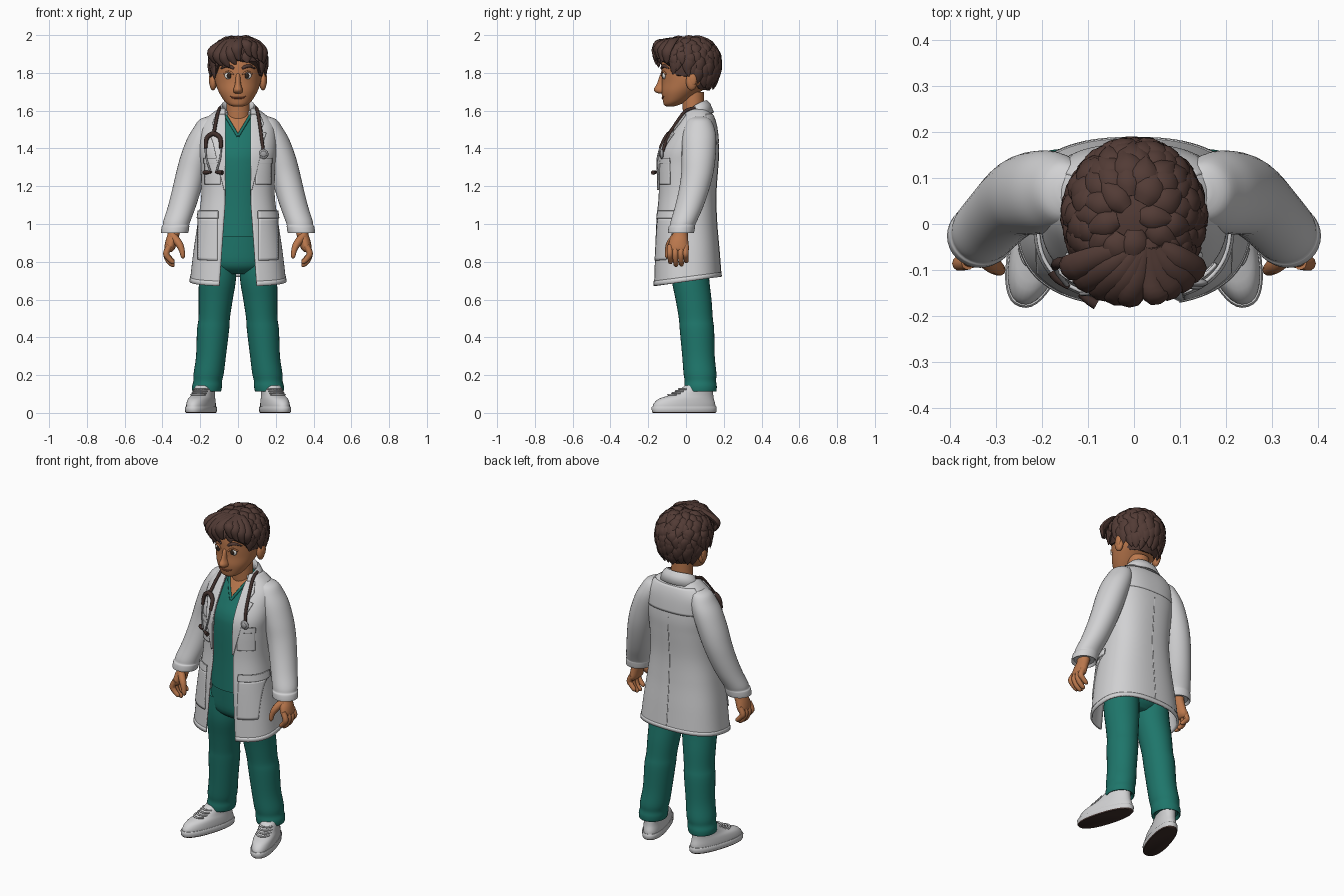
import bpy, bmesh, math, random
from mathutils import Vector, Matrix
random.seed(4)
PI = math.pi

def material(name, r, g, b):
    m = bpy.data.materials.new(name)
    m.diffuse_color = (r, g, b, 1)
    return m
WHITE = material("coat white", .64, .64, .65)
TEAL = material("scrub teal", .013, .18, .145)
SKIN = material("skin", .50, .19, .075)
HAIR = material("hair brown", .085, .044, .036)
DARK = material("dark rubber", .05, .028, .024)
METAL = material("metal grey", .35, .35, .36)
EYE = material("eye white", .75, .73, .70)
IRIS = material("iris dark", .03, .018, .012)
LIP = material("lip brown", .26, .075, .035)

def spline(rows, n):
    out = []
    for i in range(len(rows) - 1):
        q = [rows[max(i - 1, 0)], rows[i], rows[i + 1], rows[min(i + 2, len(rows) - 1)]]
        for k in range(n):
            t = k / n
            out.append(tuple(.5 * (2 * b + (c - a) * t + (2 * a - 5 * b + 4 * c - d) * t * t
                             + (3 * b - a - 3 * c + d) * t ** 3) for a, b, c, d in zip(*q)))
    return out + [tuple(rows[-1])]

def at(rows, v, k=2):
    # row interpolated where column k equals v
    for a, b in zip(rows, rows[1:]):
        if v <= b[k]:
            t = max(0, (v - a[k]) / (b[k] - a[k]))
            return [p + (q - p) * t for p, q in zip(a, b)]
    return list(rows[-1])

def ring_pt(r, a, e=2):
    s, c = math.sin(a), math.cos(a)
    return Vector((r[0] + r[3] * math.copysign(abs(s) ** (2 / e), s),
                   r[1] - r[4] * math.copysign(abs(c) ** (2 / e), c), r[2]))

def front_y(rows, x, z, e=2):
    r = at(rows, z)
    s = min(1, abs((x - r[0]) / r[3]))
    return r[1] - r[4] * (1 - s ** e) ** (1 / e)

def loft(rows, n=4, seg=32, e=2):
    return [[ring_pt(r, 2 * PI * i / seg, e) for i in range(seg)] for r in spline(rows, n)]

def tube(pts, n=4, seg=8, flat=1, ref=(0, 1, .1)):
    # pts are (x, y, z, radius)
    pts, ref, out = spline(pts, n), Vector(ref), []
    for i, p in enumerate(pts):
        t = (Vector(pts[min(i + 1, len(pts) - 1)][:3]) - Vector(pts[max(i - 1, 0)][:3])).normalized()
        u = ref.cross(t).normalized()
        v = t.cross(u)
        out.append([Vector(p[:3]) + p[3] * (math.cos(a) * u + flat * math.sin(a) * v)
                    for a in (2 * PI * k / seg for k in range(seg))])
    return out

def ball(c, r, seg=20):
    return [[Vector((c[0] + r[0] * math.sin(f) * math.cos(t), c[1] + r[1] * math.sin(f) * math.sin(t),
                     c[2] + r[2] * math.cos(f))) for t in (2 * PI * k / seg for k in range(seg))]
            for f in (.03 + (PI - .06) * j / 12 for j in range(13))]

def make(name, grids, mat, closed=True, mirror=False, solid=0, matrix=None):
    bm = bmesh.new()
    for rows in grids:
        vs = [[bm.verts.new(p) for p in row] for row in rows]
        w = len(rows[0])
        for a, b in zip(vs, vs[1:]):
            for i in range(w if closed else w - 1):
                j = (i + 1) % w
                bm.faces.new((a[i], a[j], b[j], b[i]))
        if closed:
            bm.faces.new(vs[0])
            bm.faces.new(vs[-1])
    bmesh.ops.recalc_face_normals(bm, faces=bm.faces)
    if matrix:
        bm.transform(matrix)
    me = bpy.data.meshes.new(name)
    bm.to_mesh(me)
    bm.free()
    me.materials.append(mat)
    me.shade_smooth()
    me.set_sharp_from_angle(angle=math.radians(50))
    ob = bpy.data.objects.new(name, me)
    bpy.context.collection.objects.link(ob)
    if solid:
        m = ob.modifiers.new("thickness", 'SOLIDIFY')
        m.thickness, m.offset = solid, 0
    if mirror:
        ob.modifiers.new("mirror", 'MIRROR').use_mirror_merge = False
    return ob

def recolour(ob, mat, rule):
    ob.data.materials.append(mat)
    for p in ob.data.polygons:
        if rule(p.center, p.normal):
            p.material_index = 1

def section(z, rx, yf, yb):
    return (0, (yf + yb) / 2, z, rx, (yb - yf) / 2)

# --- legs and shoes
make("trouser_leg", [loft([(.105, .02, .85, .085, .10), (.108, .022, .72, .098, .10), (.118, .04, .6, .09, .095),
     (.126, .052, .5, .083, .09), (.132, .058, .44, .085, .091), (.143, .066, .3, .079, .086),
     (.155, .074, .21, .080, .087), (.160, .076, .17, .076, .083), (.164, .077, .14, .079, .086),
     (.166, .077, .112, .074, .082), (.166, .077, .125, .06, .068)])], TEAL, mirror=True)
make("trouser_hips", [loft([(0, .015, .735, .09, .06), (0, .01, .78, .165, .105), (0, .008, .88, .165, .115),
     (0, 0, 1.0, .15, .112)])], TEAL)
foot = Matrix.Translation((.196, -.01, 0)) @ Matrix.Rotation(math.radians(17), 4, 'Z') @ Matrix.Diagonal((1, 1.05, 1, 1))
sole = make("shoe_sole", [loft([(0, 0, 0, .060, .163), (0, 0, .006, .064, .168), (0, 0, .03, .065, .17),
     (0, 0, .035, .062, .166)], 1, 40, 2.3)], WHITE, mirror=True, matrix=foot)
recolour(sole, DARK, lambda c, n: c.z < .005)
UPPER = spline([(0, 0, .03, .060, .164), (0, .002, .05, .06, .16), (0, .012, .075, .057, .143), (0, .04, .095, .052, .112),
                (0, .062, .12, .05, .088), (0, .075, .145, .048, .07)], 3)
make("shoe_upper", [loft(UPPER + [(0, .077, .14, .038, .058)], 1, 40, 2.2)], WHITE, mirror=True, matrix=foot)
make("shoe_laces", [tube([(x, front_y(UPPER, x, z, 2.2) - .002, z + .004, .005) for x in (-.038, -.02, 0, .02, .038)])
     for z in (.092, .101, .111, .122)], WHITE, mirror=True, matrix=foot)

# --- scrub top with skin showing in the V neck
SHIRT = spline([section(*r) for r in [(.93, .157, -.122, .12), (1.1, .15, -.118, .12), (1.3, .155, -.118, .13),
    (1.38, .16, -.108, .13), (1.45, .16, -.075, .13), (1.52, .14, -.035, .12), (1.57, .10, -.005, .11),
    (1.60, .07, .015, .10)]], 10)
shirt = make("scrub_top", [loft(SHIRT, 1, 96)], TEAL)
recolour(shirt, SKIN, lambda c, n: c.y < .05 and abs(c.x) < (c.z - 1.47) * .6)
make("neckline_trim", [tube([((z - 1.465) * .6, front_y(SHIRT, (z - 1.465) * .6, z) - .001, z, .008)
     for z in (1.465, 1.49, 1.52, 1.55, 1.575)])], TEAL, mirror=True)
make("neck", [loft([(0, .045, 1.48, .06, .05), (0, .04, 1.58, .062, .055), (0, .035, 1.70, .06, .06)])], SKIN)

# --- coat body, open at the front
COAT = spline([section(*r) for r in [(.695, .25, -.172, .183), (.85, .232, -.165, .172), (1.0, .21, -.158, .16),
    (1.15, .19, -.145, .155), (1.3, .192, -.142, .165), (1.38, .20, -.132, .17), (1.45, .20, -.10, .167),
    (1.52, .19, -.055, .158), (1.57, .15, -.02, .142), (1.61, .095, 0, .115)]], 6)

def opening(z):
    return .068 + .03 * max(0, (1.1 - z) / .4)

def coat_pt(a, z, off=0):
    r = at(COAT, z)
    p = ring_pt((r[0], r[1], z, r[3] + off, r[4] + off), a, 2.5)
    p.z += .14 * p.y * min(1, max(0, (1 - z) / .3))
    return p

def coat_angle(x, z):
    return math.asin(min(1, x / at(COAT, z)[3]) ** 1.25)

def panel(z1, z2, a1, a2, off=0, nz=16, na=12):
    rows = []
    for j in range(nz + 1):
        z = z1 + (z2 - z1) * j / nz
        lo, hi = a1(z), a2(z)
        rows.append([coat_pt(lo + (hi - lo) * i / na, z, off) for i in range(na + 1)])
    return rows

def pocket(x1, x2, z1, z2, off):
    return panel(z1, z2, lambda z: coat_angle(x1, z), lambda z: coat_angle(x2, z), off)
make("coat_body", [panel(.695, 1.61, lambda z: coat_angle(opening(z), z),
     lambda z: 2 * PI - coat_angle(opening(z), z), 0, 60, 80)], WHITE, False, solid=.009)
make("lower_pockets", [pocket(.105, .205, .82, 1.03, .006), pocket(.10, .205, 1.03, 1.07, .010)], WHITE, False, True, .008)
make("breast_pockets", [pocket(.09, .168, 1.21, 1.33, .006), pocket(.087, .17, 1.32, 1.35, .010)], WHITE, False, True, .008)
LAPEL = [(1.18, .002), (1.3, .03), (1.42, .055), (1.485, .075), (1.49, .045), (1.53, .06), (1.58, .04)]
make("lapel", [panel(1.18, 1.58, lambda z: coat_angle(opening(z) - .005, z),
     lambda z: coat_angle(opening(z) + at(LAPEL, z, 0)[1], z), .010, 40)], WHITE, False, True, .009)
make("back_yoke", [panel(1.43, 1.58, lambda z: PI - 1.1, lambda z: PI + 1.1, .004, 12, 30)], WHITE, False, solid=.005)
make("back_seam", [tube([(*coat_pt(PI, .70 + .07 * i, .002), .004) for i in range(11)])], WHITE)
make("hem_band", [panel(.696, .72, lambda z: coat_angle(opening(z), z), lambda z: 2 * PI - coat_angle(opening(z), z),
     .003, 2, 80)], WHITE, False, solid=.008)
# folded collar, dropping toward the front
collar = []
for z, rx, yf, yb in [(1.59, .082, -.01, .105), (1.64, .080, -.005, .105), (1.652, .086, -.01, .112),
                      (1.635, .10, -.018, .126), (1.59, .122, -.03, .145)]:
    row = []
    for i in range(41):
        a = .75 + (2 * PI - 1.5) * i / 40
        p = ring_pt(section(z, rx, yf, yb), a)
        p.z -= .07 * ((1 + math.cos(a)) / 2) ** 1.5
        row.append(p)
    collar.append(row)
make("collar", [collar], WHITE, False, solid=.007)
make("sleeve", [loft([(.135, .07, 1.568, .03, .03), (.15, .07, 1.552, .055, .06), (.165, .07, 1.51, .07, .08),
     (.19, .07, 1.45, .08, .09), (.222, .067, 1.36, .082, .09), (.248, .06, 1.27, .08, .085), (.272, .042, 1.18, .077, .08),
     (.298, .016, 1.09, .074, .075), (.322, -.01, 1.02, .072, .070), (.328, -.018, .995, .070, .067),
     (.331, -.022, .985, .073, .070), (.336, -.027, .952, .071, .068), (.336, -.027, .965, .058, .055)])], WHITE, mirror=True)

# --- hands
hand = [loft([(.336, -.025, 1.0, .035, .04), (.340, -.03, .95, .032, .04), (.352, -.038, .91, .032, .05),
              (.362, -.04, .87, .028, .055), (.366, -.04, .852, .016, .045)], 4, 20)]
for y, tip in ((-.084, .790), (-.055, .775), (-.026, .778), (.0, .795)):
    hand.append(tube([(.362, y, .885, .016), (.380, y - .002, .845, .0165), (.368, y, tip + .03, .0145),
                      (.346, y + .002, tip + .008, .012), (.338, y + .002, tip, .004)], 4, 10))
hand.append(tube([(.345, -.055, .935, .022), (.312, -.085, .895, .020), (.297, -.097, .86, .015),
                  (.292, -.10, .83, .012), (.292, -.10, .818, .004)], 4, 10))
make("hand", hand, SKIN, mirror=True)

# --- head and face
HEAD = spline([(0, -.085, 1.622, .025, .02), (0, -.075, 1.632, .05, .042), (0, -.055, 1.655, .075, .068),
    (0, -.027, 1.70, .102, .103), (0, .008, 1.75, .12, .136), (0, .015, 1.80, .126, .145), (0, .015, 1.86, .129, .143),
    (0, .015, 1.92, .11, .125), (0, .015, 1.96, .07, .08), (0, .015, 1.972, .02, .02)], 5)
make("head", [loft(HEAD, 1, 48)], SKIN)
make("nose", [loft([(0, -.125, 1.69, .012, .015), (0, -.130, 1.698, .023, .032), (0, -.131, 1.714, .024, .039),
     (0, -.126, 1.74, .016, .029), (0, -.122, 1.785, .012, .017), (0, -.118, 1.80, .008, .008)], 4, 20)], SKIN)
make("ear", [ball((.132, .03, 1.755), (.02, .03, .048)), ball((.145, .036, 1.765), (.009, .02, .034))], SKIN, mirror=True)
ey = front_y(HEAD, .05, 1.785)
make("eyeball", [ball((.05, ey + .002, 1.785), (.022, .010, .018))], EYE, mirror=True)
make("iris", [ball((.048, ey - .006, 1.785), (.012, .005, .014))], IRIS, mirror=True)
make("eyelid", [tube([(x, front_y(HEAD, x, 1.8) - .004, z, .005) for x, z in
     ((.026, 1.790), (.038, 1.803), (.055, 1.806), (.074, 1.793))])], SKIN, mirror=True)
make("eyebrow", [tube([(x, front_y(HEAD, x, z) - .001, z, r) for x, z, r in
     ((.022, 1.822, .006), (.04, 1.833, .009), (.065, 1.836, .008), (.09, 1.822, .003))])], HAIR, mirror=True)
make("mouth", [tube([(x, front_y(HEAD, x, z), z, r) for x, z, r in ((-.042, 1.676, .002), (-.022, 1.668, .0045),
     (0, 1.667, .005), (.022, 1.668, .0045), (.042, 1.676, .002))])], LIP)

# --- hair cap and swept locks
LINE = [(-.17, 1.875), (-.09, 1.86), (-.06, 1.79), (.02, 1.785), (.07, 1.715), (.2, 1.70)]

def scalp(th, phi, k=1):
    c = math.cos(phi)
    return Vector((.14 * k * math.sin(phi) * math.cos(th), .017 + .153 * k * math.sin(phi) * math.sin(th),
                   1.86 + (.128 if c > 0 else .20) * k * c))
cap = [[] for _ in range(17)]
for i in range(64):
    th, phi = 2 * PI * i / 64, .3
    while phi < 2.5 and scalp(th, phi).z > at(LINE, scalp(th, phi).y, 0)[1]:
        phi += .02
    for j in range(17):
        cap[j].append(scalp(th, .02 + (phi - .02) * j / 16))
make("hair_cap", [cap], HAIR)
locks = []
for i in range(190):
    th, phi = i * 2.39996, .1 + 1.75 * (i / 190) ** .62
    tip = scalp(th, phi + .5)
    if tip.z < at(LINE, tip.y, 0)[1] - .015:
        continue
    w, s = random.uniform(-.18, .18), random.uniform(.85, 1.2)
    pts = [(*scalp(th + w * d, phi + d * .5, k), r * s) for d, k, r in
           ((0, .98, .018), (.35, 1.03, .030), (.7, 1.06, .024), (1, 1.11, .003))]
    locks.append(tube(pts, 3, 8, .5, scalp(th, phi + .25) - Vector((0, .017, 1.86))))
for tx, tz, curl in ((-.14, 1.85, .02), (-.11, 1.835, .03), (-.075, 1.83, .03), (-.04, 1.845, .03), (-.01, 1.865, .02),
                     (.05, 1.885, .02), (.08, 1.875, .02), (.11, 1.86, .015), (.135, 1.85, .0)):
    y = .01 - .165 * math.sqrt(1 - (tx / .175) ** 2)
    locks.append(tube([(.03 + .2 * tx, -.05, 1.978, .018), (.015 + .6 * tx, y * .8, 1.962, .028),
                       (tx, y - .008, tz + .065, .030), (tx + curl * .5, y - .008, tz + .02, .018),
                       (tx + curl, y - .006, tz, .003)], 4, 8, .6, (tx, y, .05)))
make("hair_locks", locks, HAIR)

# --- stethoscope hung around the neck
def on_coat(x, z, r, out=.012):
    return (x, front_y(COAT, x, z, 2.5) - out, z, r)
chest = on_coat(.135, 1.37, .01, .02)
make("stethoscope_tube", [
    tube([(.095, .05, 1.615, .009), (.103, .0, 1.60, .009), on_coat(.112, 1.55, .009, .022), on_coat(.122, 1.48, .009, .02),
          on_coat(.128, 1.43, .009, .018), on_coat(.135, 1.385, .008, .018)]),
    tube([(-.095, .05, 1.615, .009), (-.103, .0, 1.60, .009), on_coat(-.115, 1.55, .009, .022), on_coat(-.128, 1.48, .010, .024)]),
    tube([on_coat(-.172, 1.40, .009, .022), on_coat(-.165, 1.455, .012, .03), on_coat(-.13, 1.478, .013, .024),
          on_coat(-.095, 1.455, .012, .02), on_coat(-.09, 1.40, .009, .02)])], DARK)
make("stethoscope_arms", [tube([on_coat(a, 1.41, .005, .022), on_coat(b, 1.35, .005, .022), on_coat(c, 1.275, .005, .028)])
     for a, b, c in ((-.172, -.168, -.145), (-.09, -.094, -.115))], METAL)
make("stethoscope_ear_tips", [tube([on_coat(a, 1.275, .006, .03), on_coat(b, 1.273, .010, .035), on_coat(c, 1.272, .012, .04)])
     for a, b, c in ((-.142, -.165, -.178), (-.118, -.10, -.082))], DARK)
make("stethoscope_chest_piece", [ball(chest[:3], (.026, .010, .026)), ball((chest[0], chest[1] - .008, chest[2]), (.016, .007, .016))], METAL)
